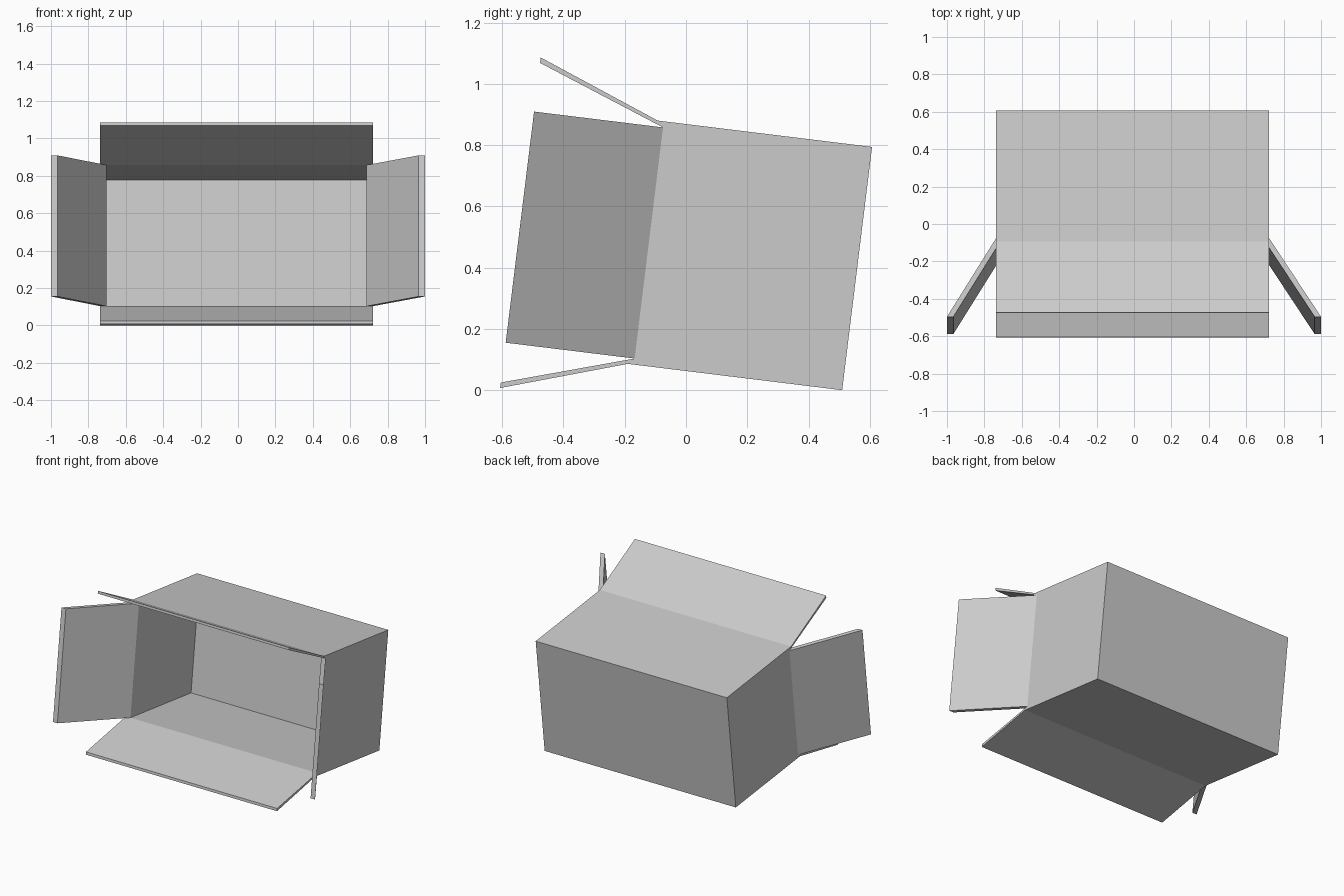
import bpy, bmesh
from math import radians
from mathutils import Matrix

if "Cube" in bpy.data.objects:
    bpy.data.objects.remove(bpy.data.objects["Cube"])

# Box frame: tipped 7 degrees backwards about its bottom front edge
TILT = Matrix.Translation((0, -0.19, 0.086)) @ Matrix.Rotation(radians(-7), 4, 'X')
X0, X1 = -0.737, 0.722      # outer width
D, H = 0.705, 0.80          # depth, height
T, S = 0.02, 0.034          # board thickness (top/bottom/back, sides)
TIP = -0.404                # depth reached by every flap


def board(name, outer, inner, lo, hi, place):
    """Folded board: strip between two fold lines, extruded from lo to hi."""
    bm = bmesh.new()
    rows = [[bm.verts.new(place(p, k)) for p in line]
            for k in (lo, hi) for line in (outer, inner)]
    a, b, c, d = rows
    for i in range(len(outer) - 1):
        for r, s in ((a, b), (b, d), (d, c), (c, a)):
            bm.faces.new((r[i], r[i + 1], s[i + 1], s[i]))
    for i in (0, -1):
        bm.faces.new((a[i], b[i], d[i], c[i]))
    bmesh.ops.recalc_face_normals(bm, faces=bm.faces)
    mesh = bpy.data.meshes.new(name)
    bm.to_mesh(mesh)
    bm.free()
    ob = bpy.data.objects.new(name, mesh)
    ob.matrix_world = TILT
    bpy.context.collection.objects.link(ob)


# Top flap, top, back, bottom and bottom flap as one folded board
board("box_wrap",
      [(TIP, 0.958), (0, H), (D, H), (D, 0), (0, 0), (TIP, -0.129)],
      [(TIP, 0.940), (T, H - T), (D - T, H - T), (D - T, T), (T, T), (TIP, -0.111)],
      X0, X1, lambda p, x: (x, p[0], p[1]))

# Side walls with their splayed flaps
for name, x, s in (("left_side", X0, 1), ("right_side", X1, -1)):
    board(name,
          [(-s, TIP), (x, T), (x, D - T)],
          [(-s * (1 - S), TIP), (x + s * S, T), (x + s * S, D - T)],
          T, H - T, lambda p, h: (p[0], p[1], h))

# Side edges of the back panel are already closed by the folded board
